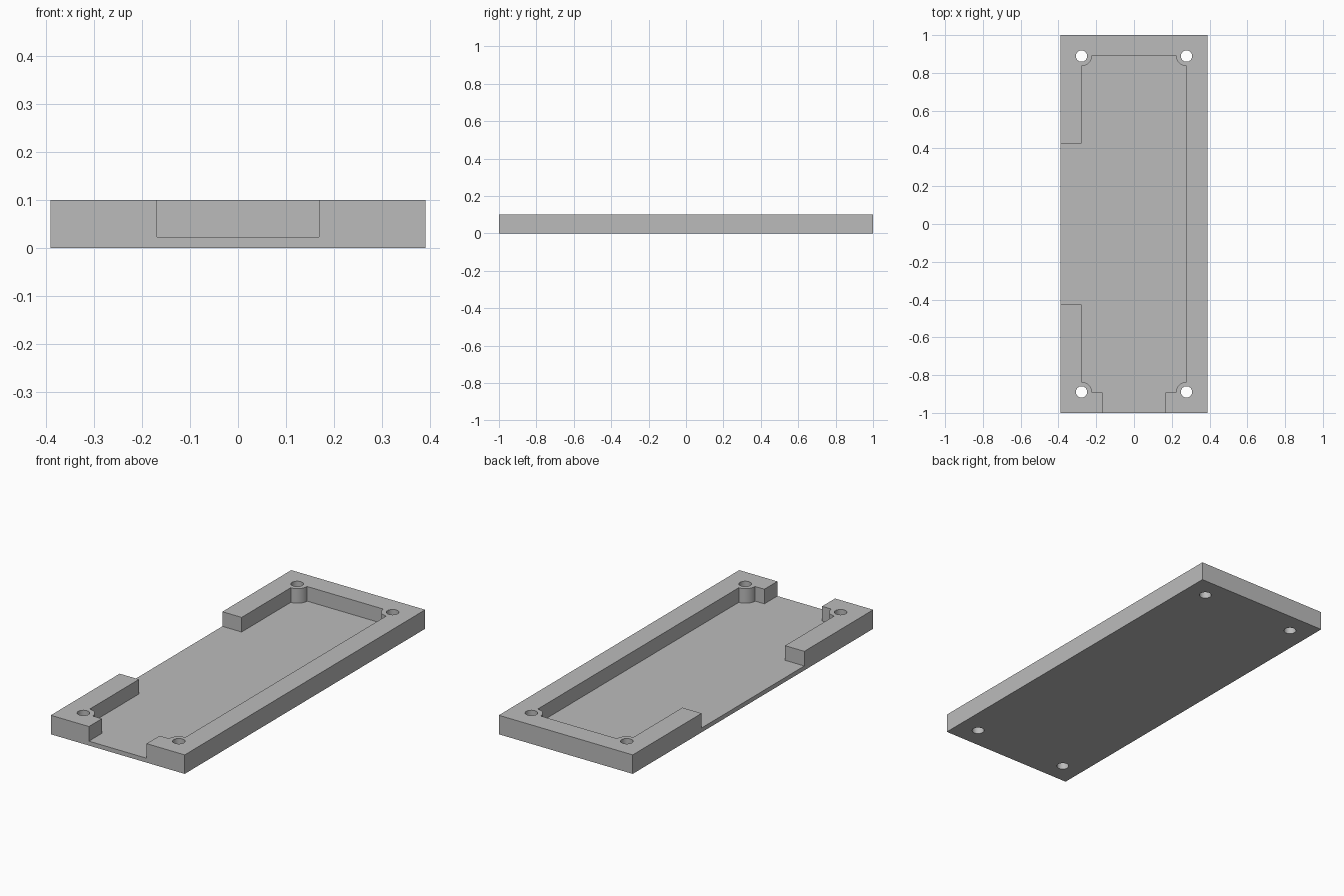
import bpy, bmesh
from math import sin, cos, pi

if "Cube" in bpy.data.objects:
    bpy.data.objects.remove(bpy.data.objects["Cube"], do_unlink=True)

HALF_W, HALF_L, HEIGHT, FLOOR = 0.39, 1.0, 0.10, 0.023
PX, PY = 0.278, 0.892          # pocket half sizes, also the screw positions
BOSS_R, HOLE_R = 0.056, 0.03
SIDE_GAP, FRONT_GAP = 0.427, 0.168

grey = bpy.data.materials.new("plain grey")
grey.use_nodes = True
grey.diffuse_color = (0.5, 0.5, 0.5, 1)
grey.node_tree.nodes["Principled BSDF"].inputs["Base Color"].default_value = (0.5, 0.5, 0.5, 1)


def prism(name, outline, z0, z1):
    """Extrude a counter-clockwise outline between two heights."""
    bm = bmesh.new()
    base = bm.faces.new([bm.verts.new((x, y, z0)) for x, y in outline])
    up = bmesh.ops.extrude_face_region(bm, geom=[base])["geom"]
    for v in up:
        if isinstance(v, bmesh.types.BMVert):
            v.co.z = z1
    bmesh.ops.recalc_face_normals(bm, faces=bm.faces)
    mesh = bpy.data.meshes.new(name)
    bm.to_mesh(mesh)
    bm.free()
    mesh.materials.append(grey)
    obj = bpy.data.objects.new(name, mesh)
    bpy.context.collection.objects.link(obj)
    return obj


def arc(cx, cy, r, start, sweep, n):
    return [(cx + r * cos(start + sweep * i / n), cy + r * sin(start + sweep * i / n))
            for i in range(n + 1)]


def cut(target, cutter):
    cutter.hide_render = True
    cutter.hide_set(True)
    mod = target.modifiers.new(cutter.name, "BOOLEAN")
    mod.operation, mod.solver, mod.object = "DIFFERENCE", "EXACT", cutter


# Solid block
tray = prism("tray", [(-HALF_W, -HALF_L), (HALF_W, -HALF_L),
                      (HALF_W, HALF_L), (-HALF_W, HALF_L)], 0, HEIGHT)

# Pocket outline: rounded screw bosses bite into its corners, openings run out front and side
out_x, out_y = HALF_W + 0.1, HALF_L + 0.1
pocket = [(-FRONT_GAP, -PY), (-FRONT_GAP, -out_y), (FRONT_GAP, -out_y), (FRONT_GAP, -PY)]
pocket += arc(PX, -PY, BOSS_R, pi, -pi / 2, 12)
pocket += arc(PX, PY, BOSS_R, -pi / 2, -pi / 2, 12)
pocket += arc(-PX, PY, BOSS_R, 0, -pi / 2, 12)
pocket += [(-PX, SIDE_GAP), (-out_x, SIDE_GAP), (-out_x, -SIDE_GAP), (-PX, -SIDE_GAP)]
pocket += arc(-PX, -PY, BOSS_R, pi / 2, -pi / 2, 12)
cut(tray, prism("pocket_cutter", pocket, FLOOR, HEIGHT + 0.1))

# Screw holes through the four corners
for side, sx in (("left", 1), ("right", -1)):
    for end, sy in (("front", -1), ("back", 1)):
        ring = arc(sx * PX, sy * (PY - 0.003), HOLE_R, 0, 2 * pi, 32)[:-1]
        cut(tray, prism(f"{end}_{side}_hole_cutter", ring, -0.1, HEIGHT + 0.1))

# Bake the cuts, then smooth only the round walls
bpy.context.view_layer.objects.active = tray
tray.select_set(True)
for mod in list(tray.modifiers):
    bpy.ops.object.modifier_apply(modifier=mod.name)
bpy.ops.object.shade_smooth_by_angle(angle=pi / 6)
for obj in list(bpy.data.objects):
    if obj.name.endswith("_cutter"):
        bpy.data.objects.remove(obj, do_unlink=True)
